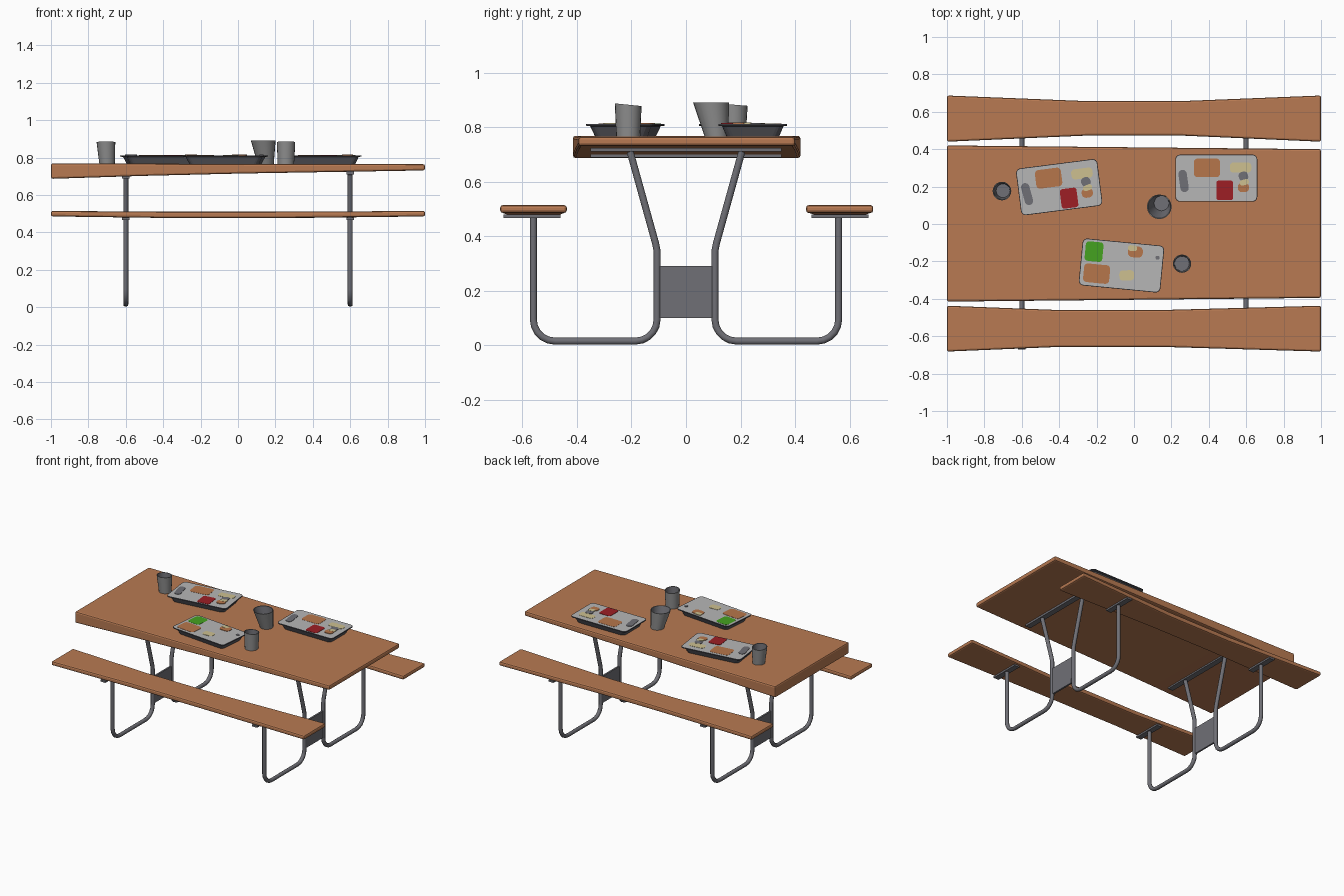
import bpy, bmesh, math
from mathutils import Vector, Matrix

if "Cube" in bpy.data.objects:
    bpy.data.objects.remove(bpy.data.objects["Cube"])


def material(name, rgb):
    m = bpy.data.materials.new(name)
    m.diffuse_color = (*rgb, 1)
    m.use_nodes = True
    m.node_tree.nodes["Principled BSDF"].inputs["Base Color"].default_value = m.diffuse_color
    return m


WOOD = material("warm wood", (0.48, 0.195, 0.085))
METAL = material("grey metal", (0.16, 0.16, 0.18))
TRAY_SIDE = material("dark tray", (0.105, 0.105, 0.12))
TRAY_TOP = material("light tray", (0.47, 0.47, 0.47))
CUP = material("cup grey", (0.27, 0.27, 0.27))
BROWN = material("brown food", (0.47, 0.18, 0.07))
CREAM = material("cream food", (0.61, 0.53, 0.28))
RED = material("red food", (0.34, 0.013, 0.018))
GREEN = material("green food", (0.06, 0.36, 0.014))


def loft(name, rings, mats, band=None, cap=0, smooth=None, bevel=0):
    """Skin closed rings of equal length, with both ends capped."""
    bm = bmesh.new()
    vs = [[bm.verts.new(p) for p in r] for r in rings]
    n = len(vs[0])
    for k in range(len(vs) - 1):
        for i in range(n):
            j = (i + 1) % n
            f = bm.faces.new((vs[k][i], vs[k][j], vs[k + 1][j], vs[k + 1][i]))
            f.material_index = band[k] if band else 0
    bm.faces.new(vs[0][::-1])
    bm.faces.new(vs[-1]).material_index = cap
    bmesh.ops.recalc_face_normals(bm, faces=bm.faces)
    me = bpy.data.meshes.new(name)
    bm.to_mesh(me)
    bm.free()
    ob = bpy.data.objects.new(name, me)
    bpy.context.collection.objects.link(ob)
    for m in mats:
        me.materials.append(m)
    if bevel:
        b = ob.modifiers.new("bevel", 'BEVEL')
        b.width, b.segments, b.limit_method = bevel, 2, 'ANGLE'
        b.angle_limit = math.radians(50)
    if smooth:
        bpy.ops.object.select_all(action='DESELECT')
        ob.select_set(True)
        bpy.context.view_layer.objects.active = ob
        bpy.ops.object.shade_smooth_by_angle(angle=math.radians(smooth))
    return ob


def plank(name, stations):
    """Board from cross-sections (x, y0, y1, z0, z1)."""
    rings = [[(x, a, c), (x, b, c), (x, b, d), (x, a, d)] for x, a, b, c, d in stations]
    return loft(name, rings, [WOOD], bevel=0.01)


def box(name, x, y, z, sx, sy, sz):
    rings = [[(x + u * sx / 2, y + v * sy / 2, z + w * sz / 2)
              for u, v in ((-1, -1), (1, -1), (1, 1), (-1, 1))] for w in (-1, 1)]
    return loft(name, rings, [METAL])


def rounded(w, h, r, z, seg=4):
    pts = []
    for q, (u, v) in enumerate(((1, 1), (-1, 1), (-1, -1), (1, -1))):
        for i in range(seg + 1):
            a = math.pi / 2 * (q + i / seg)
            pts.append((u * (w / 2 - r) + r * math.cos(a), v * (h / 2 - r) + r * math.sin(a), z))
    return pts


def tube(name, x, path, radius=0.0135, sides=10):
    """Sweep a circle along a path in the y-z plane."""
    P = [Vector((x, y, z)) for y, z in path]
    rings = []
    for i, p in enumerate(P):
        d0 = (p - P[max(i - 1, 0)]).normalized()
        d1 = (P[min(i + 1, len(P) - 1)] - p).normalized()
        t = (d0 + d1).normalized()
        side = Vector((1, 0, 0)).cross(t)
        rings.append([p + radius * (math.cos(a) * Vector((1, 0, 0)) + math.sin(a) * side)
                      for a in (2 * math.pi * k / sides for k in range(sides))])
    return loft(name, rings, [METAL], smooth=45)


def arc(cy, cz, r, a0, a1, n=5):
    return [(cy + r * math.cos(math.radians(a0 + (a1 - a0) * i / n)),
             cz + r * math.sin(math.radians(a0 + (a1 - a0) * i / n))) for i in range(n + 1)]


# Table top, thicker at the left end
plank("table_top", [(-1, -.415, .42, .686, .768), (-.5, -.41, .415, .702, .767),
                    (0, -.405, .41, .714, .766), (1, -.395, .40, .731, .764)])

# Benches, narrower in the middle
plank("back_bench", [(-1, .44, .687, .485, .514), (-.25, .473, .657, .476, .51),
                     (.25, .473, .657, .476, .51), (1, .44, .687, .485, .514)])
plank("front_bench", [(-1, -.682, -.437, .485, .514), (-.4, -.657, -.46, .477, .51),
                      (.15, -.657, -.46, .476, .51), (1, -.682, -.437, .485, .514)])

# Bent tube legs, brackets and joining plates
leg = [(.205, .71), (.112, .375), (.106, .345)]
leg += arc(.186, .095, .08, 180, 270) + arc(.48, .095, .08, 270, 360) + [(.56, .472)]
for side, x, bz in (("left", -.6, .696), ("right", .6, .717)):
    for end, s in (("back", 1), ("front", -1)):
        tube(f"{side}_{end}_leg", x, [(s * y, z) for y, z in leg])
        box(f"{side}_{end}_bench_bracket", x, s * .565, .473, .04, .21, .012)
    box(f"{side}_table_bracket", x, 0, bz, .04, .70, .014)
    box(f"{side}_leg_plate", x, 0, .195, .012, .2, .19)

# Food patches: (colour, x, y, width, depth, corner, turn)
MEAL_A = [(BROWN, -.05, .055, .14, .10, .02, 0), (CREAM, .13, .057, .115, .055, .02, 0),
          (RED, .045, -.065, .09, .105, .014, 0), (METAL, -.175, -.015, .045, .12, .022, 8),
          (METAL, .145, .01, .05, .05, .02, 20), (BROWN, .145, -.05, .06, .05, .022, 0),
          (CREAM, .15, -.022, .05, .03, .014, 15)]
MEAL_B = [(GREEN, -.153, .06, .095, .105, .018, 0), (BROWN, -.128, -.056, .14, .10, .02, 0),
          (CREAM, .033, -.05, .08, .055, .02, 8), (BROWN, .067, .08, .08, .06, .025, 0),
          (CREAM, .05, .098, .05, .03, .014, 0), (METAL, .188, .06, .022, .02, .009, 0)]

# Trays with flared sides and a thin lip
for n, x, y, turn, meal in ((1, -.40, .197, 7.3, MEAL_A), (2, .44, .245, 0, MEAL_A),
                            (3, -.067, -.222, -5.5, MEAL_B)):
    M = Matrix.Translation((x, y, 0)) @ Matrix.Rotation(math.radians(turn), 4, 'Z')
    rings = [rounded(.37, .19, .025, .762), rounded(.41, .225, .025, .803),
             rounded(.438, .252, .025, .805), rounded(.438, .252, .025, .811),
             rounded(.43, .244, .022, .812)]
    tray = loft(f"tray_{n}", rings, [TRAY_SIDE, TRAY_TOP], cap=1)
    tray.matrix_world = M
    for k, (col, fx, fy, w, h, r, a) in enumerate(meal):
        z = .813 + .0006 * k
        food = loft(f"tray_{n}_food_{k + 1}", [rounded(w, h, r, .811), rounded(w, h, r, z)], [col])
        food.matrix_world = M @ Matrix.Translation((fx, fy, 0)) @ Matrix.Rotation(math.radians(a), 4, 'Z')


# Hollow cups: base and rim centres, radii, rim height and slope
def cup(name, base, rb, rim, rt, top, slope):
    def ring(t, inset, z=None):
        cx, cy = (b + (r - b) * t for b, r in zip(base, rim))
        r = rb + (rt - rb) * t - inset
        pts = []
        for i in range(20):
            a = math.pi * i / 10
            dy = r * math.sin(a)
            pts.append((cx + r * math.cos(a), cy + dy, .763 + (top - .763) * t + slope * dy * t))
        return pts
    loft(name, [ring(0, 0), ring(1, 0), ring(1, .005), ring(.08, .005)],
         [CUP, METAL], band=[0, 0, 1], cap=1, smooth=40)


cup("left_cup", (-.70, .178), .041, (-.706, .176), .05, .882, -.08)
cup("middle_cup", (.148, .112), .043, (.135, .092), .066, .89, 0)
cup("right_cup", (.256, -.212), .044, (.257, -.212), .049, .882, -.1)
